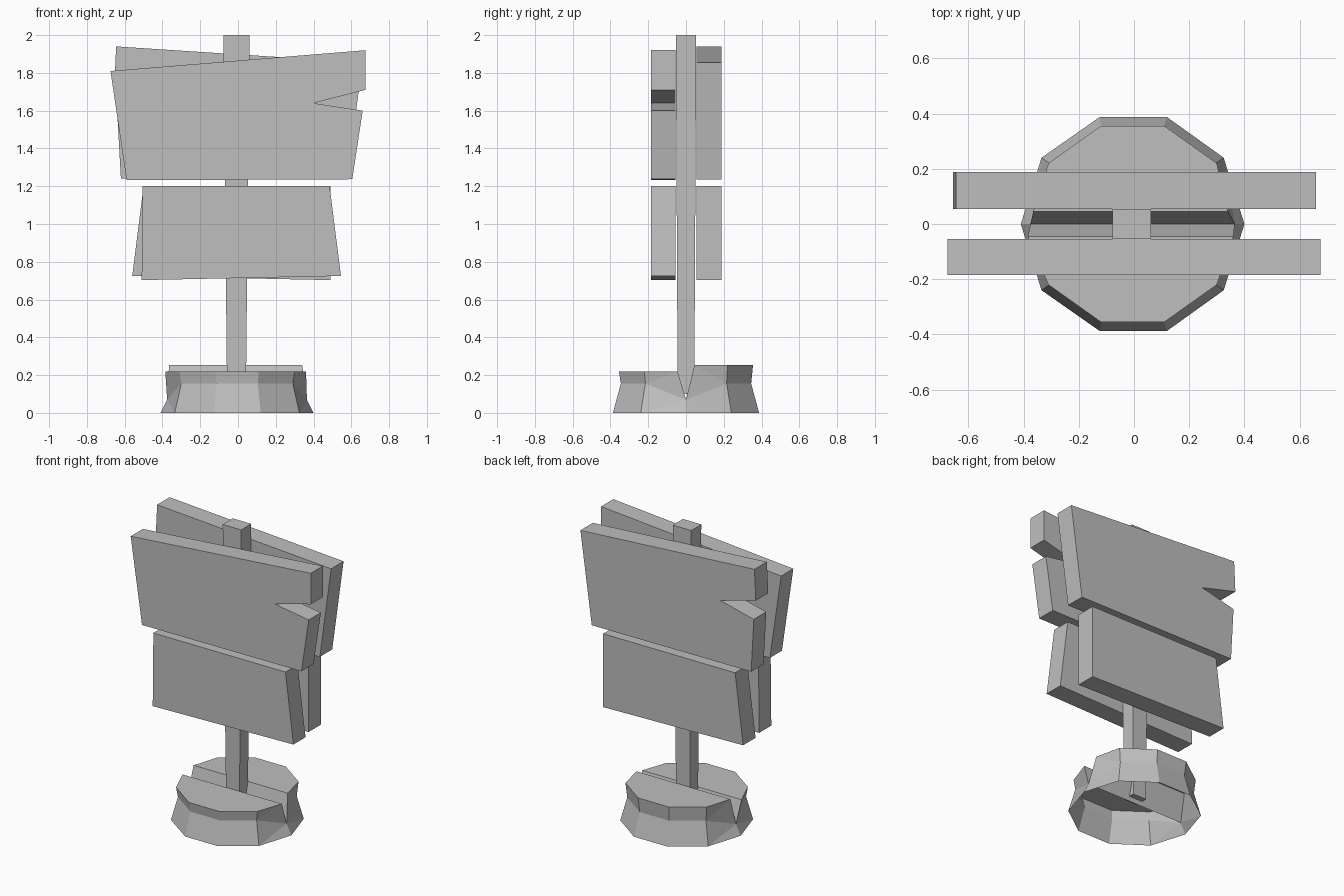
import bpy, bmesh

cube = bpy.data.objects.get("Cube")
if cube:
    bpy.data.objects.remove(cube, do_unlink=True)

GREY = (0.52, 0.52, 0.52, 1.0)
grey = bpy.data.materials.new("plain_grey")
grey.use_nodes = True
grey.diffuse_color = GREY
grey.node_tree.nodes["Principled BSDF"].inputs["Base Color"].default_value = GREY


def finish(name, bm):
    """Weld, orient and link a flat-shaded mesh."""
    bmesh.ops.remove_doubles(bm, verts=bm.verts, dist=0.0005)
    bmesh.ops.recalc_face_normals(bm, faces=bm.faces)
    mesh = bpy.data.meshes.new(name)
    bm.to_mesh(mesh)
    bm.free()
    mesh.materials.append(grey)
    obj = bpy.data.objects.new(name, mesh)
    bpy.context.collection.objects.link(obj)
    return obj


def add_face(bm, points):
    return bm.faces.new([bm.verts.new(p) for p in points])


def board(name, outline, y0, y1):
    """Plank cut from an x-z outline, extruded along y."""
    bm = bmesh.new()
    face = add_face(bm, [(x, y0, z) for x, z in outline])
    grown = bmesh.ops.extrude_face_region(bm, geom=[face])["geom"]
    moved = [v for v in grown if isinstance(v, bmesh.types.BMVert)]
    bmesh.ops.translate(bm, verts=moved, vec=(0, y1 - y0, 0))
    finish(name, bm)


# Sign boards, notched on one edge at the top
FRONT, BACK = (-0.185, -0.055), (0.055, 0.188)
board("front_upper_board",
      [(-0.675, 1.81), (0.675, 1.92), (0.675, 1.71), (0.40, 1.64),
       (0.66, 1.60), (0.605, 1.237), (-0.59, 1.232)], *FRONT)
board("back_upper_board",
      [(0.66, 1.855), (-0.645, 1.94), (-0.655, 1.73), (-0.39, 1.66),
       (-0.64, 1.60), (-0.62, 1.24), (0.575, 1.235)], *BACK)
board("front_lower_board",
      [(-0.505, 1.2), (0.485, 1.2), (0.545, 0.725), (-0.51, 0.703)], *FRONT)
board("back_lower_board",
      [(0.49, 1.2), (-0.50, 1.2), (-0.56, 0.725), (0.49, 0.703)], *BACK)

# Post, slightly wider at the top
bm = bmesh.new()
bmesh.ops.create_cube(bm, size=1)
for v in bm.verts:
    top = v.co.z > 0
    half = (0.069, 0.054) if top else (0.05, 0.044)
    v.co = (v.co.x * 2 * half[0] - 0.008, v.co.y * 2 * half[1], 2.0 if top else 0.1)
finish("post", bm)

# Base: hollow ten-sided mound with a V groove between two unequal halves
FOOT = [(-0.41, 0), (-0.335, 0.24), (-0.125, 0.387), (0.12, 0.387), (0.325, 0.24), (0.40, 0)]
NECK = [(-0.375, 0), (-0.30, 0.215), (-0.115, 0.345), (0.105, 0.345), (0.29, 0.215), (0.365, 0)]
RIM = [(-0.385, 0.045), (-0.31, 0.22), (-0.12, 0.355), (0.11, 0.355), (0.30, 0.22), (0.36, 0.045)]

bm = bmesh.new()
for side, height, trim in ((-1, 0.22, 0), (1, 0.253, 0.02)):
    foot = [(x, side * y, 0) for x, y in FOOT]
    neck = [(x, side * y, 0.155 if y else 0.07) for x, y in NECK]
    rim = [(x, side * y, height) for x, y in RIM]
    if trim:
        rim[0] = (RIM[0][0] + trim, rim[0][1], height)
        rim[-1] = (RIM[-1][0] - trim, rim[-1][1], height)
    for low, high in ((foot, neck), (neck, rim)):
        for i in range(len(low) - 1):
            # Split the bent end panels into triangles
            if i == 0:
                add_face(bm, (low[i], low[i + 1], high[i]))
                add_face(bm, (low[i + 1], high[i + 1], high[i]))
            else:
                add_face(bm, (low[i], low[i + 1], high[i + 1]))
                add_face(bm, (low[i], high[i + 1], high[i]))
    add_face(bm, rim)
    add_face(bm, (rim[0], rim[-1], neck[-1], neck[0]))
# Merge coplanar triangles back into clean panels
bmesh.ops.remove_doubles(bm, verts=bm.verts, dist=0.0005)
bmesh.ops.dissolve_limit(bm, angle_limit=0.02, verts=bm.verts, edges=bm.edges)
finish("base", bm)
